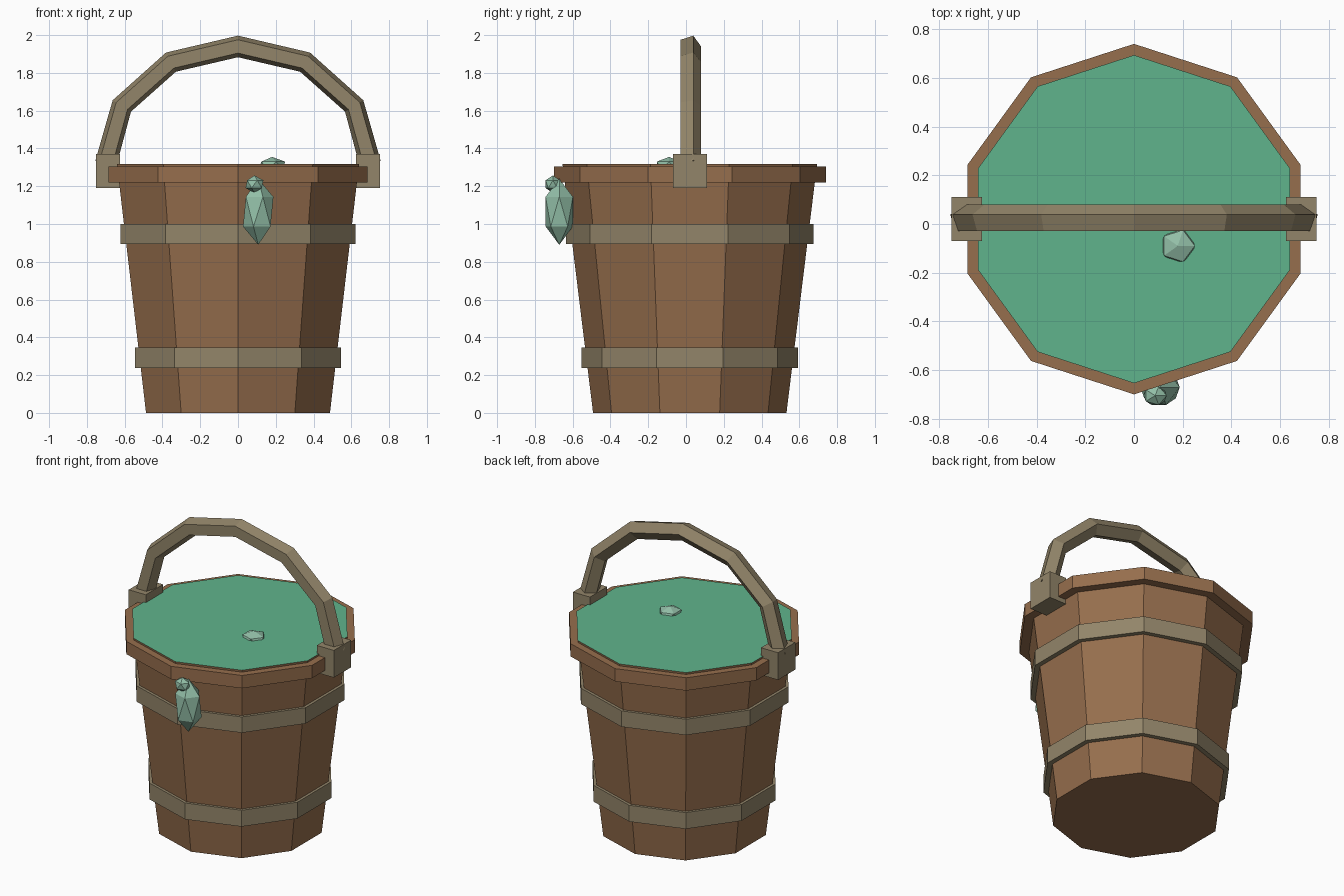
import bpy, bmesh
from math import cos, sin, pi
from mathutils import Vector

cube = bpy.data.objects.get("Cube")
if cube:
    bpy.data.objects.remove(cube)

CY = 0.02  # depth of the pail's axis


def material(name, r, g, b):
    m = bpy.data.materials.new(name)
    m.use_nodes = True
    m.diffuse_color = (r, g, b, 1)
    m.node_tree.nodes["Principled BSDF"].inputs["Base Color"].default_value = (r, g, b, 1)
    return m


wood = material("brown wood", 0.305, 0.156, 0.074)
band_metal = material("dull tan metal", 0.29, 0.235, 0.142)
liquid = material("green liquid", 0.117, 0.456, 0.262)
slime = material("pale green slime", 0.29, 0.52, 0.39)


def finish(name, bm, *mats):
    bmesh.ops.recalc_face_normals(bm, faces=bm.faces)
    mesh = bpy.data.meshes.new(name)
    bm.to_mesh(mesh)
    bm.free()
    for m in mats:
        mesh.materials.append(m)
    obj = bpy.data.objects.new(name, mesh)
    bpy.context.collection.objects.link(obj)
    return obj


def skin(bm, rings, closed=False):
    """Bridge successive rings of vertices with quads."""
    n = len(rings[0])
    pairs = list(zip(rings, rings[1:]))
    if closed:
        pairs.append((rings[-1], rings[0]))
    for a, b in pairs:
        for i in range(n):
            j = (i + 1) % n
            bm.faces.new((a[i], a[j], b[j], b[i]))
    if not closed:
        bm.faces.new(rings[0])
        bm.faces.new(rings[-1])


def lathe(name, profile, *mats, closed=False):
    """Ten-sided turned part from (radius, height) points."""
    bm = bmesh.new()
    angles = [pi / 2 + i * pi / 5 for i in range(10)]
    rings = [[bm.verts.new((r * cos(a), CY + r * sin(a), z)) for a in angles]
             for r, z in profile]
    skin(bm, rings, closed)
    return finish(name, bm, *mats)


def hoop(name, outer, inner, z0, z1, mat):
    lathe(name, [(inner, z0), (outer, z0), (outer, z1), (inner, z1)], mat, closed=True)


# Tapered body whose top face is the liquid surface
body = lathe("pail_body", [(0.512, 0), (0.674, 1.318)], wood, liquid)
for face in body.data.polygons:
    face.material_index = int(face.normal.z > 0.9)

# Wooden rim and two metal bands
hoop("rim", 0.72, 0.65, 1.22, 1.305, wood)
hoop("lower_band", 0.573, 0.53, 0.237, 0.345, band_metal)
hoop("upper_band", 0.654, 0.61, 0.895, 1.0, band_metal)

# Arched handle: pentagonal bar swept along a mirrored path
half = [(0.70, 1.32), (0.615, 1.625), (0.355, 1.857)]
path = [Vector((x, 0, z)) for x, z in half]
path += [Vector((0, 0, 1.94))] + [Vector((-x, 0, z)) for x, z in reversed(half)]
bm = bmesh.new()
rings = []
for i, p in enumerate(path):
    before = (p - path[i - 1]).normalized() if i else Vector()
    after = (path[i + 1] - p).normalized() if i < len(path) - 1 else Vector()
    t = (before + after).normalized()
    out = Vector((t.z, 0, -t.x))
    rings.append([bm.verts.new(p + out * 0.06 * sin(a) + Vector((0, CY + 0.06 * cos(a), 0)))
                  for a in (k * 2 * pi / 5 for k in range(5))])
skin(bm, rings)
finish("handle", bm, band_metal)

# Handle mounts on both sides
for side, sx in (("left", 1), ("right", -1)):
    bm = bmesh.new()
    bmesh.ops.create_cube(bm, size=1)
    bmesh.ops.scale(bm, vec=(0.125, 0.18, 0.18), verts=bm.verts)
    bmesh.ops.translate(bm, vec=(sx * 0.688, CY, 1.28), verts=bm.verts)
    finish(side + "_handle_mount", bm, band_metal)


# Faceted slime blobs
def blob(name, centre, size):
    bm = bmesh.new()
    bmesh.ops.create_icosphere(bm, subdivisions=1, radius=1)
    bmesh.ops.scale(bm, vec=size, verts=bm.verts)
    bmesh.ops.translate(bm, vec=centre, verts=bm.verts)
    finish(name, bm, slime)


blob("large_drip", (0.107, -0.671, 1.065), (0.09, 0.085, 0.175))
blob("small_drip", (0.087, -0.705, 1.211), (0.053, 0.045, 0.046))
blob("surface_bubble", (0.18, -0.09, 1.31), (0.078, 0.076, 0.045))
